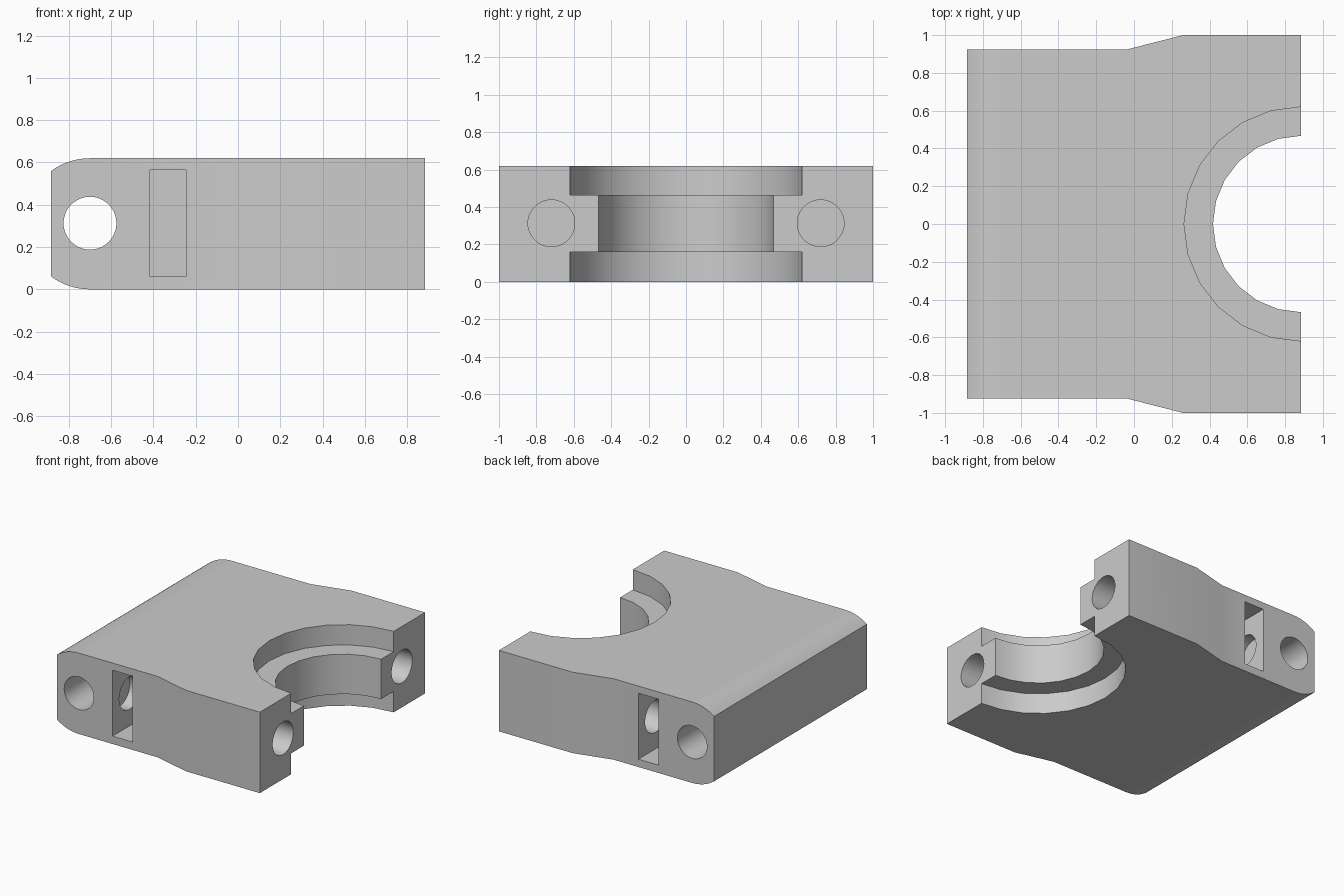
import bpy, bmesh, math
from mathutils import Matrix

if "Cube" in bpy.data.objects:
    bpy.data.objects.remove(bpy.data.objects["Cube"])

HALF_X, HEIGHT, MID_Z = 0.885, 0.62, 0.31
HINGE_X, BOLT_Y, HOLE_R = -0.70, 0.72, 0.125

grey = bpy.data.materials.new("plain_grey")
grey.use_nodes = True
colour = (0.6, 0.6, 0.6, 1)
grey.diffuse_color = colour
grey.node_tree.nodes["Principled BSDF"].inputs["Base Color"].default_value = colour


def finish(name, bm):
    bmesh.ops.recalc_face_normals(bm, faces=bm.faces)
    mesh = bpy.data.meshes.new(name)
    bm.to_mesh(mesh)
    bm.free()
    mesh.materials.append(grey)
    obj = bpy.data.objects.new(name, mesh)
    bpy.context.collection.objects.link(obj)
    return obj


def prism(name, points, offset):
    """Extrude a closed outline along the offset vector."""
    bm = bmesh.new()
    face = bm.faces.new([bm.verts.new(p) for p in points])
    side = bmesh.ops.extrude_face_region(bm, geom=[face])["geom"]
    verts = [v for v in side if isinstance(v, bmesh.types.BMVert)]
    bmesh.ops.translate(bm, verts=verts, vec=offset)
    return finish(name, bm)


def box(name, low, high):
    (x0, y0, z0), (x1, y1, z1) = low, high
    base = [(x0, y0, z0), (x1, y0, z0), (x1, y1, z0), (x0, y1, z0)]
    return prism(name, base, (0, 0, z1 - z0))


def cylinder(name, centre, radius, length, axis, sides):
    bm = bmesh.new()
    bmesh.ops.create_cone(bm, cap_ends=True, segments=sides, radius1=radius,
                          radius2=radius, depth=length)
    turn = {"X": Matrix.Rotation(math.pi / 2, 4, "Y"),
            "Y": Matrix.Rotation(math.pi / 2, 4, "X"),
            "Z": Matrix.Identity(4)}[axis]
    bmesh.ops.transform(bm, matrix=Matrix.Translation(centre) @ turn, verts=bm.verts)
    return finish(name, bm)


def combine(target, tool, operation):
    mod = target.modifiers.new(tool.name, "BOOLEAN")
    mod.object, mod.operation, mod.solver = tool, operation, "EXACT"
    bpy.context.view_layer.objects.active = target
    bpy.ops.object.modifier_apply(modifier=mod.name)
    bpy.data.objects.remove(tool)


# Body: plan outline that flares towards the clamp end
half = [(-HALF_X, 0.925), (-0.035, 0.925), (0.26, 1), (HALF_X, 1)]
outline = half + [(x, -y) for x, y in reversed(half)]
body = prism("clamp_body", [(x, y, 0) for x, y in outline], (0, 0, HEIGHT))

# Rounded hinge end, concentric with the hinge hole
limit = math.asin((HALF_X + HINGE_X) / MID_Z)
arc = [(HINGE_X - MID_Z * math.sin(limit * i / 8), MID_Z * math.cos(limit * i / 8))
       for i in range(9)]
profile = [(1, MID_Z)] + arc + [(x, -z) for x, z in reversed(arc)] + [(1, -MID_Z)]
combine(body, prism("side_profile", [(x, -1.2, MID_Z + z) for x, z in profile],
                    (0, 2.4, 0)), "INTERSECT")

# Stepped half bore
combine(body, cylinder("bore", (HALF_X, 0, MID_Z), 0.467, 1, "Z", 24), "DIFFERENCE")
for z in (0.16 - 0.5, 0.465 + 0.5):
    combine(body, cylinder("bore_step", (HALF_X, 0, z), 0.62, 1, "Z", 24), "DIFFERENCE")

# Hinge hole running the full width
combine(body, cylinder("hinge_hole", (HINGE_X, 0, MID_Z + 0.003), HOLE_R, 2.4, "Y", 48),
        "DIFFERENCE")

# Nut slots and blind bolt holes on both sides
for s in (-1, 1):
    ys = sorted((s * 0.49, s * 1.1))
    combine(body, box("nut_slot", (-0.415, ys[0], 0.06), (-0.245, ys[1], 0.565)),
            "DIFFERENCE")
    combine(body, cylinder("bolt_hole", (0.25, s * BOLT_Y, MID_Z + 0.003), HOLE_R, 1.5,
                           "X", 48), "DIFFERENCE")

# Smooth curved walls, crisp edges
bpy.ops.object.select_all(action="DESELECT")
body.select_set(True)
bpy.context.view_layer.objects.active = body
bpy.ops.object.shade_smooth_by_angle(angle=math.radians(30))
weighted = body.modifiers.new("weighted_normals", "WEIGHTED_NORMAL")
weighted.keep_sharp = True
